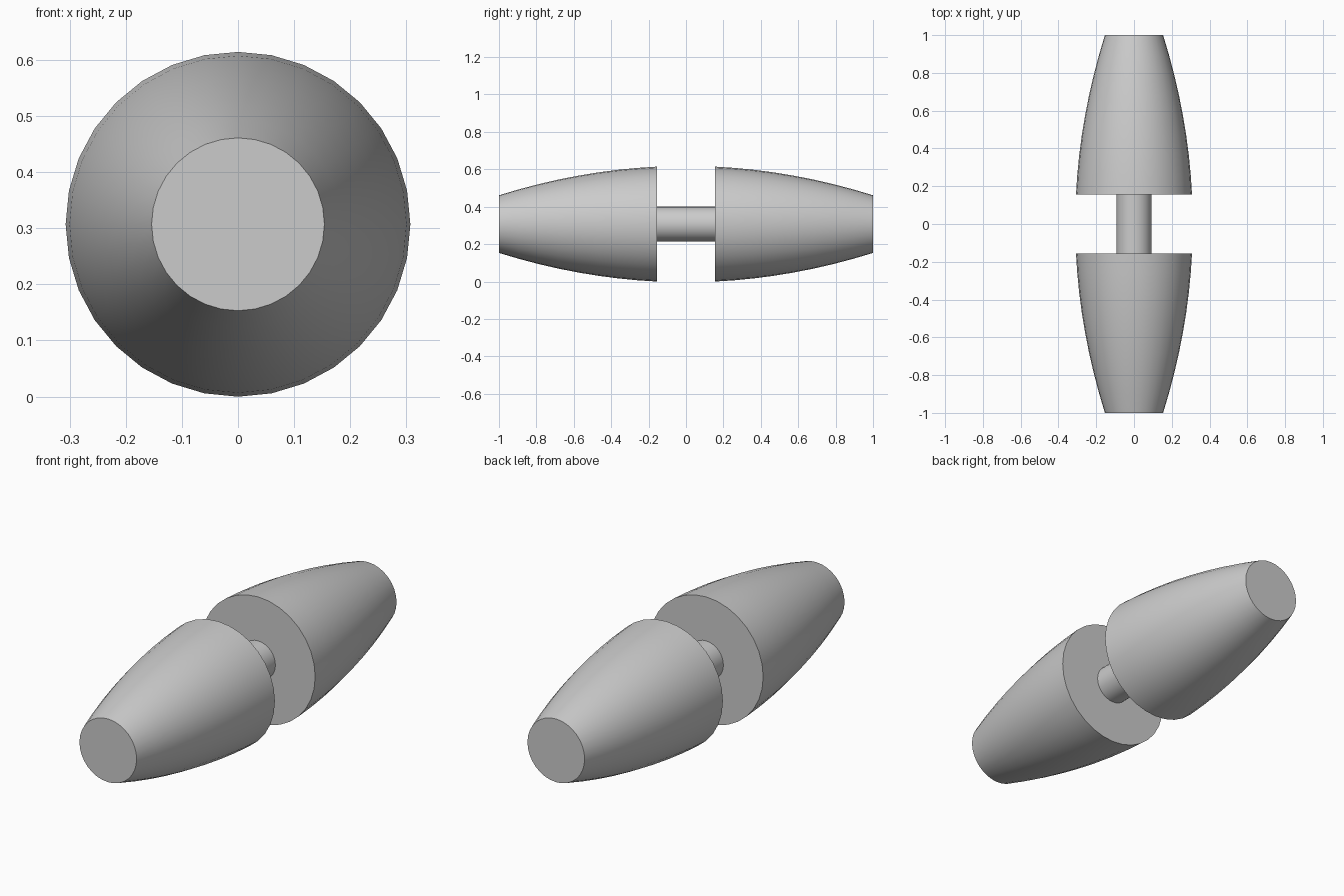
import bpy, bmesh, math
from mathutils import Vector

default = bpy.data.objects.get("Cube")
if default:
    bpy.data.objects.remove(default, do_unlink=True)

SIDES = 32
CENTRE_Z = 0.307
GAP = 0.155          # half the space between the two weights
AXLE_R = 0.093

grey = bpy.data.materials.new("plain_grey")
grey.use_nodes = True
colour = (0.6, 0.6, 0.6, 1)
grey.diffuse_color = colour
grey.node_tree.nodes["Principled BSDF"].inputs["Base Color"].default_value = colour


def lathe(name, profile):
    """Turn a (radius, y) profile into a capped solid around the y axis."""
    bm = bmesh.new()
    rings = []
    for radius, y in profile:
        ring = []
        for i in range(SIDES):
            a = math.tau * i / SIDES
            ring.append(bm.verts.new(Vector((radius * math.sin(a), y, radius * math.cos(a)))))
        rings.append(ring)
    for a, b in zip(rings, rings[1:]):
        for i in range(SIDES):
            j = (i + 1) % SIDES
            bm.faces.new((a[i], a[j], b[j], b[i]))
    bm.faces.new(rings[0])
    bm.faces.new(rings[-1])
    bmesh.ops.recalc_face_normals(bm, faces=bm.faces)
    mesh = bpy.data.meshes.new(name)
    bm.to_mesh(mesh)
    bm.free()
    mesh.materials.append(grey)
    obj = bpy.data.objects.new(name, mesh)
    obj.location.z = CENTRE_Z
    bpy.context.collection.objects.link(obj)
    bpy.ops.object.select_all(action='DESELECT')
    obj.select_set(True)
    bpy.context.view_layer.objects.active = obj
    bpy.ops.object.shade_smooth_by_angle(angle=math.radians(40))
    return obj


# Two barrel-curved weights, tapering to flat ends
STEPS = 8
stations = [GAP + (1 - GAP) * i / STEPS for i in range(STEPS + 1)]
for name, side in (("front_weight", -1), ("back_weight", 1)):
    lathe(name, [(0.311 - 0.157 * y * y, side * y) for y in stations])

# Thin axle joining them
lathe("axle", [(AXLE_R, -GAP), (AXLE_R, GAP)])
